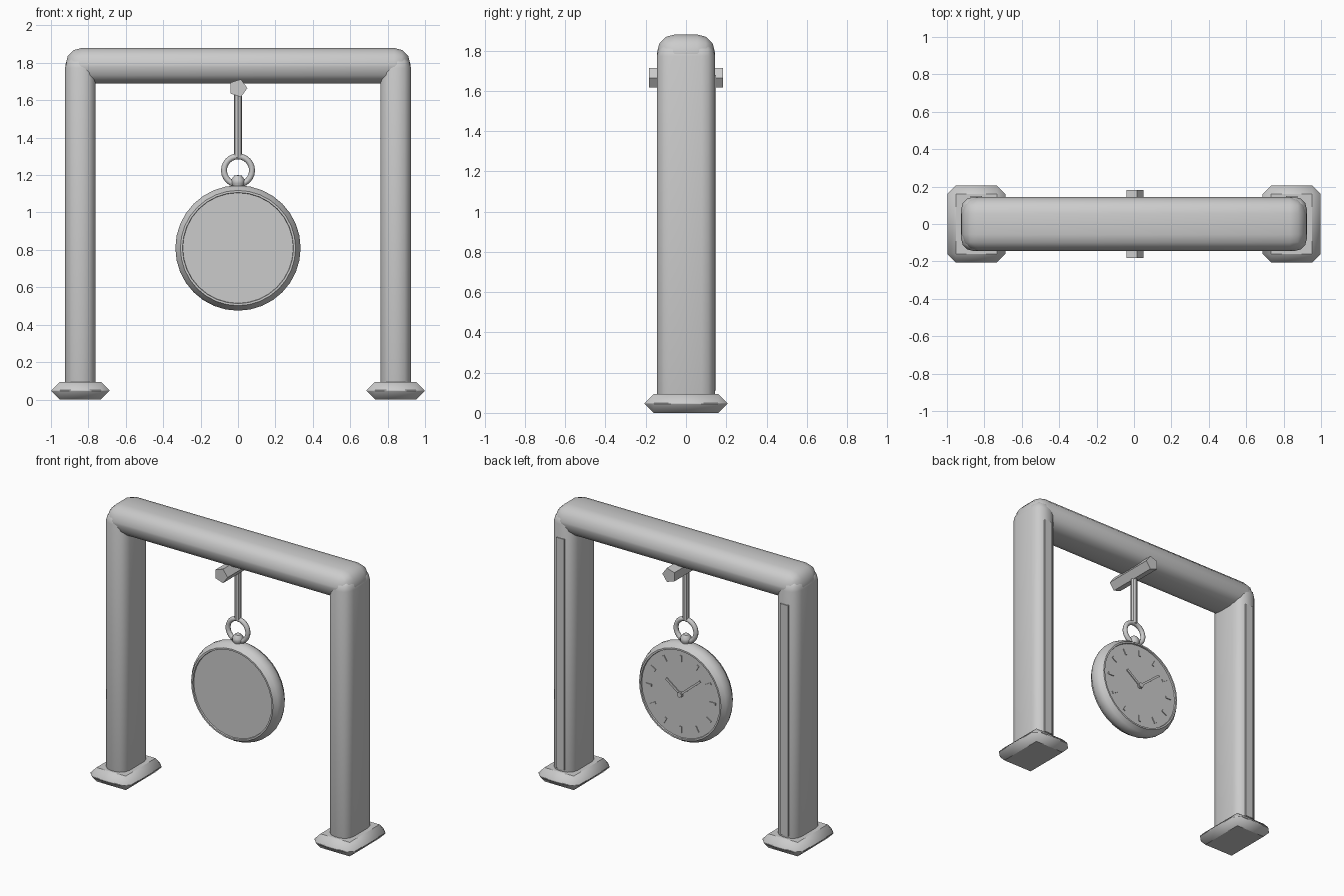
import bpy, bmesh, math
from mathutils import Matrix

if "Cube" in bpy.data.objects:
    bpy.data.objects.remove(bpy.data.objects["Cube"])


def finish(bm, name, angle=40):
    bmesh.ops.recalc_face_normals(bm, faces=bm.faces)
    me = bpy.data.meshes.new(name)
    bm.to_mesh(me)
    bm.free()
    ob = bpy.data.objects.new(name, me)
    bpy.context.collection.objects.link(ob)
    bpy.ops.object.select_all(action='DESELECT')
    ob.select_set(True)
    bpy.context.view_layer.objects.active = ob
    if angle:
        bpy.ops.object.shade_smooth_by_angle(angle=math.radians(angle))
    return ob


def box(name, lo, hi, bevel=0, seg=1, angle=40):
    bm = bmesh.new()
    size = [b - a for a, b in zip(lo, hi)]
    mid = [(a + b) / 2 for a, b in zip(lo, hi)]
    bmesh.ops.create_cube(bm, size=1, matrix=Matrix.Translation(mid) @ Matrix.Diagonal((*size, 1)))
    if bevel:
        bmesh.ops.bevel(bm, geom=bm.edges[:], offset=bevel, segments=seg,
                        profile=0.5, affect='EDGES')
    return finish(bm, name, angle)


def lathe(name, profile, z, sides, axis='Y', y=0, angle=40):
    """Revolve (radius, along-axis) points round the Y or Z axis."""
    bm = bmesh.new()
    if axis == 'Y':
        vs = [bm.verts.new((r, y + h, z)) for r, h in profile]
        ax = (0, 1, 0)
    else:
        vs = [bm.verts.new((r, y, z + h)) for r, h in profile]
        ax = (0, 0, 1)
    es = [bm.edges.new(p) for p in zip(vs, vs[1:])]
    bmesh.ops.spin(bm, geom=vs + es, cent=(0, y, z), axis=ax,
                   angle=2 * math.pi, steps=sides)
    bmesh.ops.remove_doubles(bm, verts=bm.verts, dist=1e-5)
    return finish(bm, name, angle)


def bar(name, r0, r1, theta, width, y0, y1):
    """Thin radial bar on the dial; theta is measured from up towards -x."""
    bm = bmesh.new()
    m = (Matrix.Translation((0, (y0 + y1) / 2, DIAL_Z)) @ Matrix.Rotation(-theta, 4, 'Y')
         @ Matrix.Translation((0, 0, (r0 + r1) / 2))
         @ Matrix.Diagonal((width, y1 - y0, r1 - r0, 1)))
    bmesh.ops.create_cube(bm, size=1, matrix=m)
    return finish(bm, name, 0)


DIAL_Z = 0.81

# frame: feet, posts with a raised strip at the back, and top beam
for side, s in (("left", -1), ("right", 1)):
    c = 0.843 * s
    box(side + "_foot", (c - 0.155, -0.205, 0), (c + 0.155, 0.205, 0.095), 0.045)
    box(side + "_post", (c - 0.082, -0.145, 0.03), (c + 0.082, 0.145, 1.84), 0.068, 3)
    box(side + "_post_strip", (c - 0.03, 0.12, 0.11), (c + 0.03, 0.15, 1.68))
box("top_beam", (-0.922, -0.144, 1.69), (0.922, 0.144, 1.88), 0.088, 3)

# five-sided peg under the beam and hanging rod
lathe("peg", [(0, -0.183), (0.05, -0.183), (0.05, 0.183), (0, 0.183)], 1.665, 5)
lathe("hanging_rod", [(0, 1.295), (0.021, 1.295), (0.021, 1.66), (0, 1.66)], 0, 8, 'Z')

# ring and crown
ring = [(0.075 + 0.016 * math.cos(a), 0.016 * math.sin(a))
        for a in (i * math.pi / 4 for i in range(9))]
lathe("ring", ring, 1.225, 24, angle=60)
lathe("crown", [(0, 1.12), (0.026, 1.12), (0.026, 1.14), (0.036, 1.155),
                (0.036, 1.175), (0.02, 1.197), (0, 1.2)], 0, 12, 'Z')

# watch case with a lip round the recessed plain front and the dial
half = [(0, -0.054), (0.295, -0.054), (0.297, -0.064), (0.308, -0.064),
        (0.312, -0.054), (0.327, -0.036), (0.335, -0.013)]
lathe("watch_case", half + [(r, -h) for r, h in reversed(half)], DIAL_Z, 32)

# hour marks, hands and hub on the back
for i in range(12):
    bar("hour_mark", 0.22, 0.262, i * math.pi / 6, 0.015, 0.05, 0.06)
bar("hour_hand", -0.02, 0.135, math.radians(-53), 0.016, 0.058, 0.064)
bar("minute_hand", -0.02, 0.2, math.radians(50), 0.014, 0.064, 0.069)
lathe("hub", [(0, -0.02), (0.017, -0.02), (0.017, 0.012), (0, 0.012)], DIAL_Z, 12, y=0.062)
